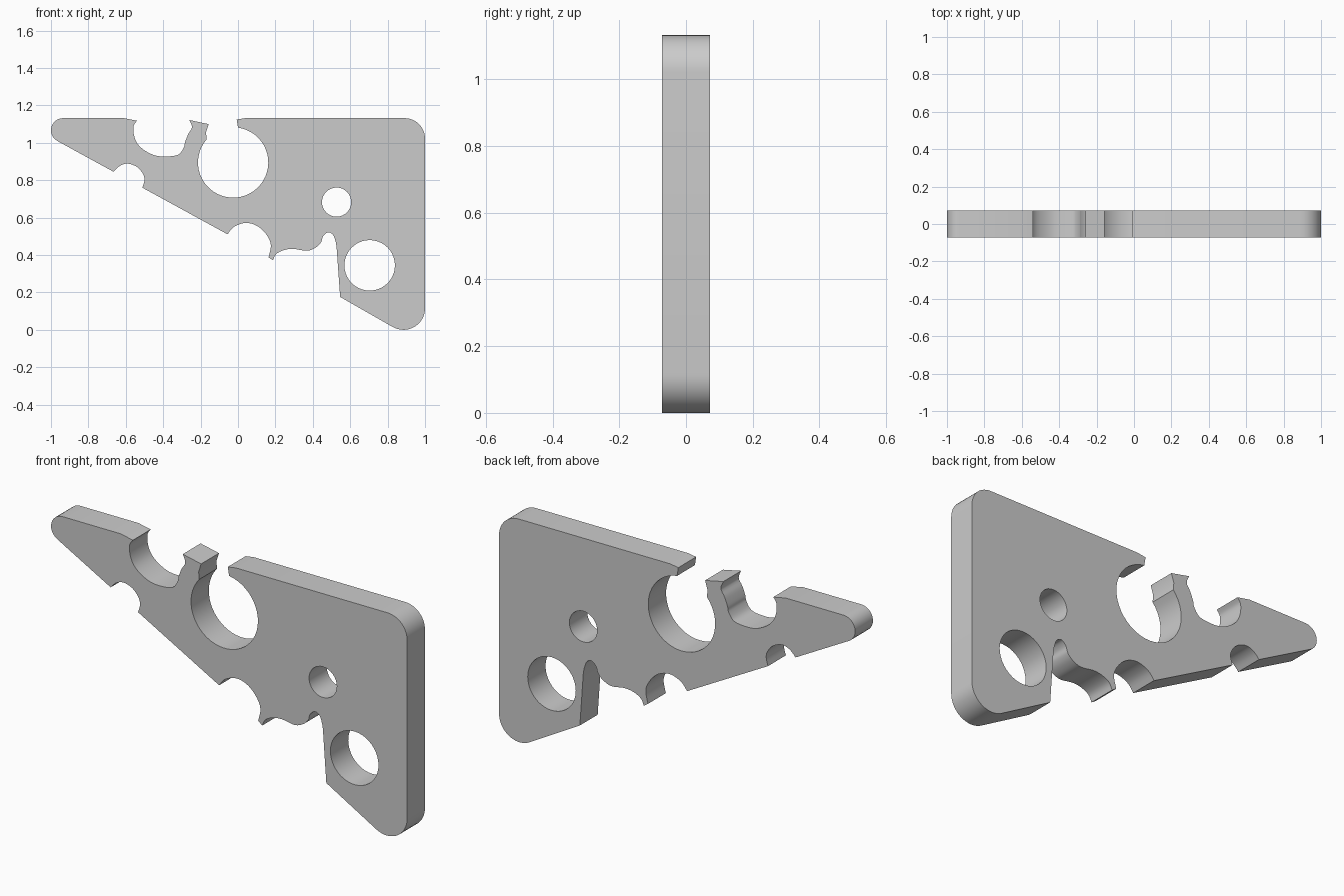
import bpy, bmesh
from math import cos, sin, radians
from mathutils import Vector

if "Cube" in bpy.data.objects:
    bpy.data.objects.remove(bpy.data.objects["Cube"])

HALF = 0.0715   # half thickness
TOP = 1.132


def arc(cx, cz, r, a0, a1, n=12):
    """Points on an arc from angle a0 to a1 in degrees."""
    angles = [radians(a0 + (a1 - a0) * i / n) for i in range(n + 1)]
    return [(cx + r * cos(a), cz + r * sin(a)) for a in angles]


def smooth(pts, n=4):
    """Catmull-Rom curve through the points."""
    p = [Vector(q) for q in [pts[0], *pts, pts[-1]]]
    out = []
    for a, b, c, d in zip(p, p[1:], p[2:], p[3:]):
        for i in range(n):
            t = i / n
            q = 0.5 * (2 * b + (c - a) * t + (2 * a - 5 * b + 4 * c - d) * t * t
                       + (3 * b - a - 3 * c + d) * t ** 3)
            out.append((q.x, q.y))
    return out + [pts[-1]]


# Outline: rounded tip, then along the slanted underside
outline = arc(-0.935, TOP - 0.065, 0.065, 90, 241)
# Small underside bite
outline += smooth([(-.665, .845), (-.636, .874), (-.594, .889), (-.545, .874),
                   (-.513, .842), (-.5, .805), (-.511, .76)])
# Larger underside bite
outline += smooth([(-.056, .511), (-.021, .551), (.043, .572), (.107, .553),
                   (.155, .505), (.176, .452), (.163, .388)])
# Wavy cut with the narrow slot
outline += smooth([(.187, .372), (.203, .404), (.241, .425), (.294, .433),
                   (.369, .423), (.417, .441), (.444, .468), (.455, .5),
                   (.481, .521), (.508, .508), (.524, .463), (.529, .414)])
outline += [(.546, .176)]
# Rounded corners on the right
outline += arc(.885, .115, .115, 241, 360)
outline += arc(.89, TOP - .11, .11, 0, 90)
# Open round hole in the top edge
outline += [(.04, TOP), (-.007, 1.125)]
outline += arc(-.026, .895, .188, 82, -221, 40)
outline += smooth([(-.171, 1.056), (-.157, 1.10)], 1)
# Scooped bite in the top edge
outline += smooth([(-.26, 1.122), (-.246, 1.083), (-.267, 1.045), (-.283, 1.003),
                   (-.289, .976), (-.316, .939), (-.364, .928), (-.433, .930),
                   (-.492, .955), (-.535, .992), (-.556, 1.04), (-.558, 1.09),
                   (-.54, 1.118)])
outline += [(-.61, TOP)]

# Closed round holes
holes = [arc(.527, .683, .078, 0, 360, 32)[:-1],
         arc(.704, .345, .135, 0, 360, 40)[:-1]]

# Fill the profile and extrude it to a slab
bm = bmesh.new()
for loop in [outline] + holes:
    vs = [bm.verts.new((x, -HALF, z)) for x, z in loop]
    for a, b in zip(vs, vs[1:] + vs[:1]):
        bm.edges.new((a, b))
bmesh.ops.triangle_fill(bm, use_beauty=True, use_dissolve=False,
                        edges=bm.edges[:], normal=(0, -1, 0))
ext = bmesh.ops.extrude_face_region(bm, geom=bm.faces[:], use_keep_orig=True)
moved = [g for g in ext["geom"] if isinstance(g, bmesh.types.BMVert)]
bmesh.ops.translate(bm, verts=moved, vec=(0, 2 * HALF, 0))
bmesh.ops.recalc_face_normals(bm, faces=bm.faces[:])

mesh = bpy.data.meshes.new("cheese_wedge")
bm.to_mesh(mesh)
bm.free()
wedge = bpy.data.objects.new("cheese_wedge", mesh)
bpy.context.collection.objects.link(wedge)
bpy.context.view_layer.objects.active = wedge
wedge.select_set(True)
bpy.ops.object.shade_smooth_by_angle(angle=radians(30))
